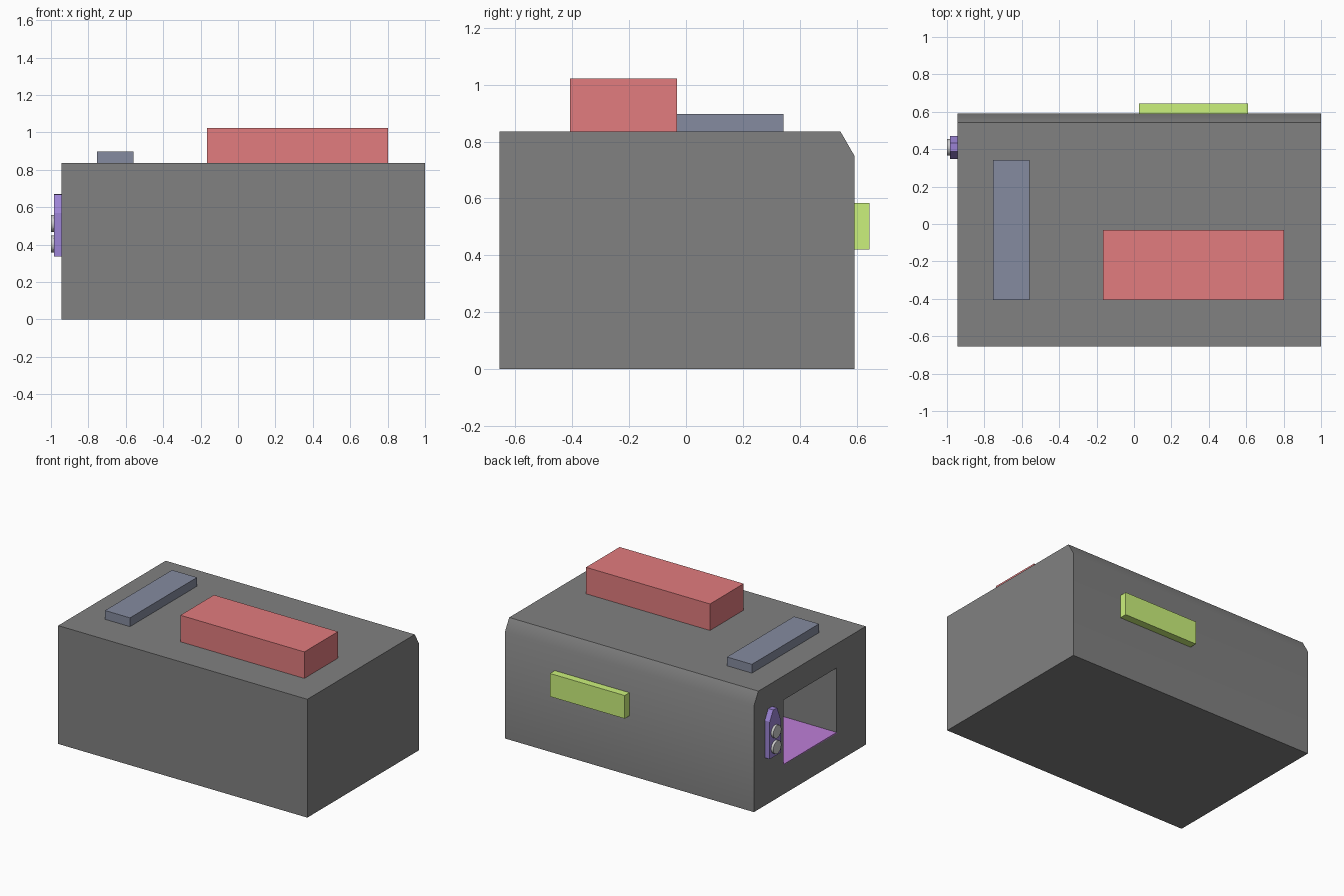
import bpy, bmesh, math
from mathutils import Vector

if "Cube" in bpy.data.objects:
    bpy.data.objects.remove(bpy.data.objects["Cube"])


def colour(obj, rgb):
    mat = bpy.data.materials.new(obj.name + "_paint")
    mat.diffuse_color = (*rgb, 1)
    mat.use_nodes = True
    mat.node_tree.nodes["Principled BSDF"].inputs["Base Color"].default_value = mat.diffuse_color
    obj.data.materials.append(mat)


def extrude_x(name, profile, x0, x1, rgb=None):
    """Extrude a closed (y, z) profile along x."""
    bm = bmesh.new()
    face = bm.faces.new([bm.verts.new((x0, y, z)) for y, z in profile])
    geom = bmesh.ops.extrude_face_region(bm, geom=[face])["geom"]
    verts = [g for g in geom if isinstance(g, bmesh.types.BMVert)]
    bmesh.ops.translate(bm, verts=verts, vec=Vector((x1 - x0, 0, 0)))
    bmesh.ops.recalc_face_normals(bm, faces=bm.faces[:])
    mesh = bpy.data.meshes.new(name)
    bm.to_mesh(mesh)
    bm.free()
    obj = bpy.data.objects.new(name, mesh)
    bpy.context.collection.objects.link(obj)
    if rgb:
        colour(obj, rgb)
    return obj


def box(name, x, y, z, rgb=None):
    profile = [(y[0], z[0]), (y[1], z[0]), (y[1], z[1]), (y[0], z[1])]
    return extrude_x(name, profile, x[0], x[1], rgb)


def smooth(obj, degrees):
    bpy.ops.object.select_all(action='DESELECT')
    obj.select_set(True)
    bpy.context.view_layer.objects.active = obj
    bpy.ops.object.shade_smooth_by_angle(angle=math.radians(degrees))


# Housing with a sloped upper back edge
LEFT = -0.945
GREY = (0.22, 0.22, 0.22)
body = extrude_x("housing", [(-0.655, 0), (0.592, 0), (0.592, 0.75),
                             (0.543, 0.835), (-0.655, 0.835)], LEFT, 1.0, GREY)
smooth(body, 40)

# Outlet chamber opening on the left side
cutter = box("chamber_cutter", (LEFT - 0.1, 0.0), (-0.33, 0.265), (0.21, 0.665), GREY)
cutter.hide_render = True
cutter.hide_viewport = True
cutter.display_type = 'WIRE'
cut = body.modifiers.new("chamber", 'BOOLEAN')
cut.operation = 'DIFFERENCE'
cut.solver = 'EXACT'
cut.object = cutter

# Chamber floor
box("chamber_floor", (LEFT, 0.0), (-0.33, 0.265), (0.202, 0.211), (0.51, 0.21, 0.68))

# Blocks on the lid
box("top_hopper", (-0.165, 0.803), (-0.407, -0.032), (0.835, 1.022), (0.76, 0.20, 0.21))
box("top_bar", (-0.755, -0.56), (-0.405, 0.343), (0.835, 0.897), (0.235, 0.26, 0.35))

# Sign plate on the back
box("back_plate", (0.027, 0.61), (0.592, 0.645), (0.42, 0.583), (0.60, 0.88, 0.20))

# Control panel with an arched top, and its two buttons
extrude_x("control_panel", [(0.347, 0.337), (0.47, 0.337), (0.47, 0.60), (0.432, 0.67),
                            (0.387, 0.668), (0.347, 0.57)], -0.983, LEFT, (0.34, 0.235, 0.68))
for i, z in enumerate((0.403, 0.513)):
    bpy.ops.mesh.primitive_cylinder_add(vertices=32, radius=0.045, depth=0.022,
                                        location=(-0.989, 0.41, z),
                                        rotation=(0, math.pi / 2, 0))
    button = bpy.context.object
    button.name = f"button_{i + 1}"
    smooth(button, 40)
